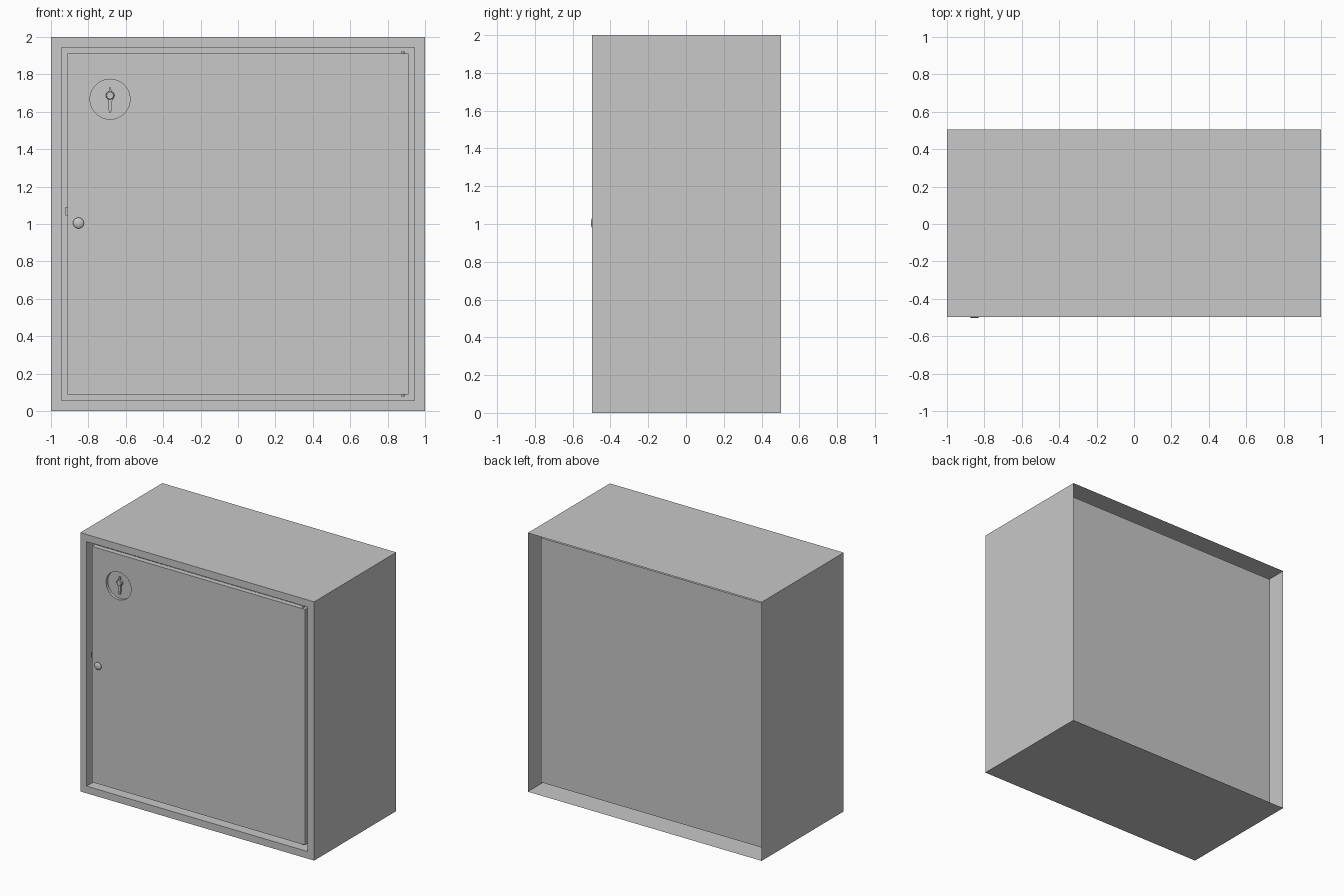
import bpy, bmesh, math
from mathutils import Matrix, Vector

cube = bpy.data.objects.get("Cube")
if cube:
    bpy.data.objects.remove(cube, do_unlink=True)

FRONT, BACK = -0.498, 0.504
HALF = 0.922           # half size of the door opening
MID_Z = 1.0
DOOR_Y = FRONT + 0.016
LOCK = Vector((-0.684, 0, 1.667))
DISH_Y = DOOR_Y + 0.022

grey = bpy.data.materials.new("painted_grey")
grey.use_nodes = True
tone = (0.58, 0.58, 0.58, 1)
grey.diffuse_color = tone
grey.node_tree.nodes["Principled BSDF"].inputs["Base Color"].default_value = tone


def finish(name, bm, smooth=False):
    mesh = bpy.data.meshes.new(name)
    bm.to_mesh(mesh)
    bm.free()
    mesh.materials.append(grey)
    obj = bpy.data.objects.new(name, mesh)
    bpy.context.collection.objects.link(obj)
    if smooth:
        bpy.ops.object.select_all(action='DESELECT')
        obj.select_set(True)
        bpy.context.view_layer.objects.active = obj
        bpy.ops.object.shade_smooth_by_angle()
    return obj


def box_mesh(x0, x1, y0, y1, z0, z1):
    bm = bmesh.new()
    size = Matrix.Diagonal((x1 - x0, y1 - y0, z1 - z0, 1))
    move = Matrix.Translation(((x0 + x1) / 2, (y0 + y1) / 2, (z0 + z1) / 2))
    bmesh.ops.create_cube(bm, size=1, matrix=move @ size)
    return bm


def lathe(name, x, z, profile, steps=32):
    """Turn (radius, y) points about a front-to-back axis."""
    bm = bmesh.new()
    verts = [bm.verts.new((x + r, y, z)) for r, y in profile]
    edges = [bm.edges.new(pair) for pair in zip(verts, verts[1:])]
    bmesh.ops.spin(bm, geom=verts + edges, cent=(x, 0, z), axis=(0, 1, 0),
                   angle=math.tau, steps=steps)
    bmesh.ops.remove_doubles(bm, verts=bm.verts, dist=0.0001)
    bmesh.ops.recalc_face_normals(bm, faces=bm.faces)
    return finish(name, bm, True)


# Cabinet: sheet shell open at the back, with a compartment sunk from the front
bm = box_mesh(-1, 1, FRONT, BACK, 0, 2)
bm.normal_update()
front = min(bm.faces, key=lambda f: f.calc_center_median().y)
back = max(bm.faces, key=lambda f: f.calc_center_median().y)
bmesh.ops.delete(bm, geom=[back], context='FACES_ONLY')
bmesh.ops.inset_region(bm, faces=[front], thickness=1 - HALF)
sunk = bmesh.ops.extrude_discrete_faces(bm, faces=[front])["faces"]
for v in sunk[0].verts:
    v.co.y = 0.42
finish("cabinet_shell", bm)

# Door with a round dish cut into it for the lock
d = HALF - 0.011
door = finish("door", box_mesh(-d, d, DOOR_Y, DOOR_Y + 0.04, MID_Z - d, MID_Z + d))
cutter = lathe("dish_cutter", LOCK.x, LOCK.z,
               [(0, FRONT - 0.1), (0.107, FRONT - 0.1), (0.107, DISH_Y), (0, DISH_Y)], 48)
cutter.hide_render = True
cut = door.modifiers.new("lock_dish", 'BOOLEAN')
cut.operation = 'DIFFERENCE'
cut.solver = 'EXACT'
cut.object = cutter
bpy.ops.object.select_all(action='DESELECT')
door.select_set(True)
bpy.context.view_layer.objects.active = door
bpy.ops.object.modifier_apply(modifier=cut.name)
bpy.data.objects.remove(cutter, do_unlink=True)
bpy.ops.object.shade_smooth_by_angle()

# Lock plug and its upright key
lathe("lock_plug", LOCK.x, LOCK.z + 0.02,
      [(0, DISH_Y - 0.018), (0.018, DISH_Y - 0.018), (0.023, DISH_Y - 0.013), (0.023, DISH_Y)], 24)
bm = bmesh.new()
outline = [(-0.006, -0.07), (0.006, -0.07), (0.013, 0.005), (0.004, 0.064), (-0.004, 0.064), (-0.013, 0.005)]
face = bm.faces.new([bm.verts.new((LOCK.x + x, DISH_Y - 0.014, LOCK.z + z)) for x, z in outline])
wall = bmesh.ops.extrude_face_region(bm, geom=[face])["geom"]
bmesh.ops.translate(bm, vec=(0, 0.014, 0), verts=[g for g in wall if isinstance(g, bmesh.types.BMVert)])
bmesh.ops.recalc_face_normals(bm, faces=bm.faces)
finish("lock_key", bm)

# Domed pull knob
lathe("door_knob", -0.853, 1.005,
      [(0, FRONT - 0.006), (0.012, FRONT - 0.005), (0.022, FRONT - 0.002),
       (0.029, FRONT + 0.004), (0.029, FRONT + 0.008), (0.018, FRONT + 0.012), (0.018, DOOR_Y)])

# Hinge pins bridging the gap above and below the door, and the latch tongue
for name, z in (("lower_hinge_pin", MID_Z - HALF), ("upper_hinge_pin", MID_Z + d)):
    bm = bmesh.new()
    bmesh.ops.create_cone(bm, cap_ends=True, segments=16, radius1=0.009, radius2=0.009, depth=HALF - d,
                          matrix=Matrix.Translation((0.88, DOOR_Y + 0.02, z + (HALF - d) / 2)))
    finish(name, bm, True)
finish("latch_tongue", box_mesh(-HALF, -d, DOOR_Y + 0.012, DOOR_Y + 0.028, 1.045, 1.09))
